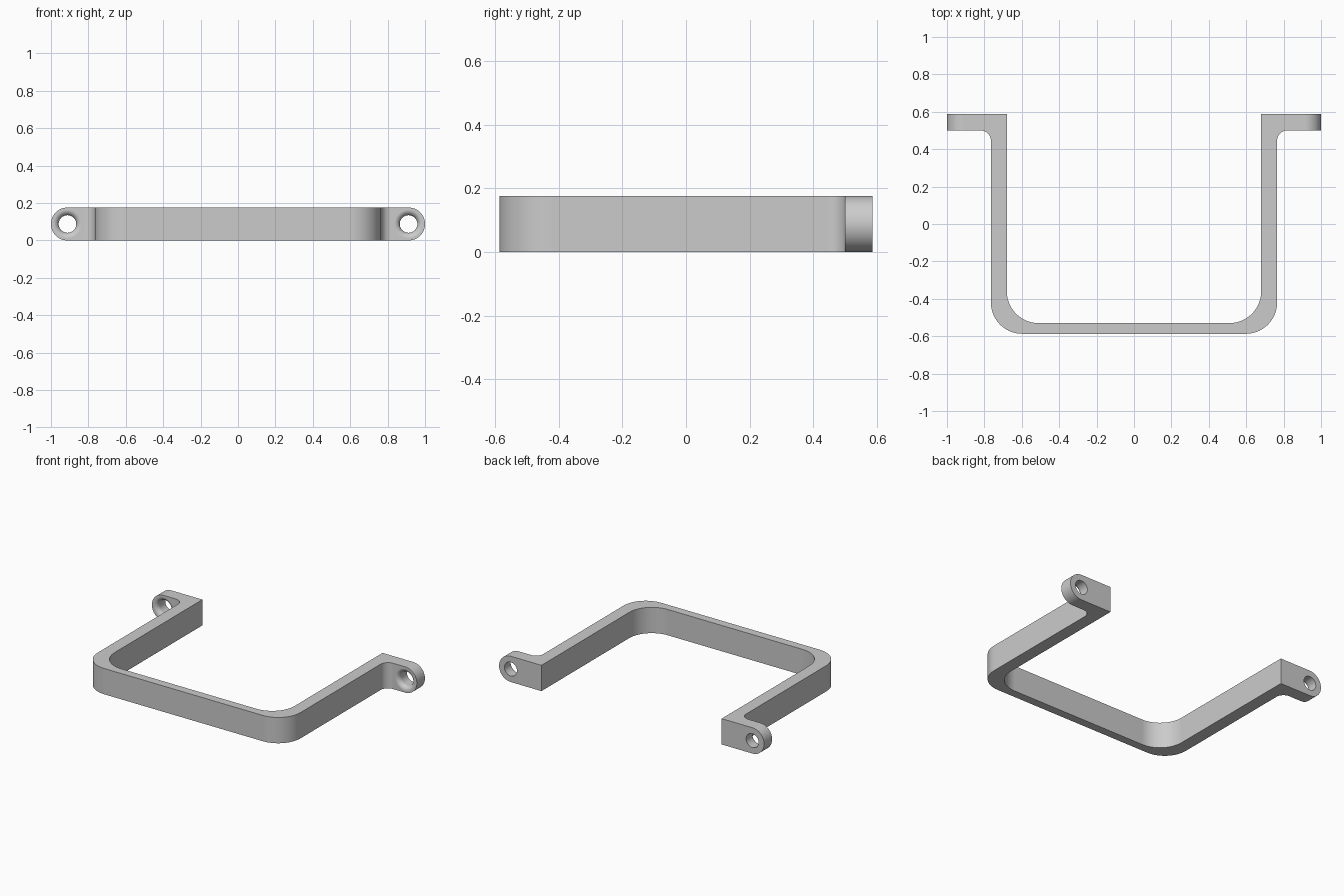
import bpy, bmesh, math
from mathutils import Vector

if "Cube" in bpy.data.objects:
    bpy.data.objects.remove(bpy.data.objects["Cube"], do_unlink=True)

H, BACK, FRONT = 0.176, 0.587, -0.587
HOLE_X, TAB_Y = 0.912, 0.50
OUT_X, IN_X, IN_Y = 0.765, 0.68, -0.53

metal = bpy.data.materials.new("satin_grey")
metal.use_nodes = True
GREY = (0.6, 0.6, 0.6, 1)
metal.diffuse_color = GREY
metal.node_tree.nodes["Principled BSDF"].inputs["Base Color"].default_value = GREY


def arc(cx, cy, r, start, end, n=14):
    return [(cx + r * math.cos(math.radians(start + (end - start) * i / n)),
             cy + r * math.sin(math.radians(start + (end - start) * i / n)))
            for i in range(n + 1)]


def prism(name, points, direction):
    """Closed solid made by sweeping a planar outline along a vector."""
    bm = bmesh.new()
    face = bm.faces.new([bm.verts.new(p) for p in points])
    out = bmesh.ops.extrude_face_region(bm, geom=[face])["geom"]
    verts = [g for g in out if isinstance(g, bmesh.types.BMVert)]
    bmesh.ops.translate(bm, verts=verts, vec=Vector(direction))
    return finish(name, bm)


def finish(name, bm):
    bmesh.ops.recalc_face_normals(bm, faces=bm.faces)
    mesh = bpy.data.meshes.new(name)
    bm.to_mesh(mesh)
    bm.free()
    mesh.materials.append(metal)
    obj = bpy.data.objects.new(name, mesh)
    bpy.context.collection.objects.link(obj)
    return obj


def lathe(name, profile, x, z, n=48):
    """Closed solid turned about a front-to-back axis; profile is (radius, y)."""
    bm = bmesh.new()
    rings = [[bm.verts.new((x + r * math.cos(2 * math.pi * i / n), y,
                            z + r * math.sin(2 * math.pi * i / n)))
              for i in range(n)] for r, y in profile]
    for a, b in zip(rings, rings[1:]):
        for i in range(n):
            j = (i + 1) % n
            bm.faces.new((a[i], a[j], b[j], b[i]))
    bm.faces.new(rings[0])
    bm.faces.new(rings[-1])
    return finish(name, bm)


# Plan outline of the bent strap, right half mirrored to the left
half = ([(IN_X, BACK), (1.1, BACK), (1.1, TAB_Y)]
        + arc(OUT_X + 0.055, TAB_Y - 0.055, 0.055, 90, 180, 10)
        + arc(OUT_X - 0.167, FRONT + 0.167, 0.167, 0, -90))
inner = arc(IN_X - 0.17, IN_Y + 0.17, 0.17, -90, 0)


def flip(pts):
    return [(-x, y) for x, y in reversed(pts)]


outline = half + flip(half) + flip(inner) + inner
handle = prism("bracket_handle", [(x, y, -0.1) for x, y in outline], (0, 0, 0.4))

# Rounded tab ends come from a stadium seen from the front
R = H / 2
stadium = arc(HOLE_X, R, R, -90, 90, 32) + arc(-HOLE_X, R, R, 90, 270, 32)
cutters = [(prism("end_shape", [(x, -1, z) for x, z in stadium], (0, 2, 0)), "INTERSECT")]

# Screw holes with a rounded lead-in on the front face
lead = 0.03
hole_profile = ([(0.047 + lead, TAB_Y - 0.02)]
                + [(0.047 + lead + u, TAB_Y + lead + v)
                   for u, v in arc(0, 0, lead, 270, 180, 8)]
                + [(0.047, BACK + 0.05)])
for side in (-1, 1):
    cutters.append((lathe("hole_cutter", hole_profile, side * HOLE_X, R), "DIFFERENCE"))

for cutter, operation in cutters:
    cutter.hide_render = True
    mod = handle.modifiers.new(cutter.name, "BOOLEAN")
    mod.object, mod.operation, mod.solver = cutter, operation, "EXACT"

# Bake the cuts, then discard the helpers
graph = bpy.context.evaluated_depsgraph_get()
graph.update()
baked = bpy.data.meshes.new_from_object(handle.evaluated_get(graph))
handle.modifiers.clear()
handle.data = baked
baked.name = "bracket_handle"
for cutter, _ in cutters:
    bpy.data.objects.remove(cutter, do_unlink=True)

# Smooth bends with crisp edges and flat faces kept flat
bpy.ops.object.select_all(action="DESELECT")
handle.select_set(True)
bpy.context.view_layer.objects.active = handle
bpy.ops.object.shade_smooth_by_angle(angle=math.radians(30))
weighted = handle.modifiers.new("flat_faces", "WEIGHTED_NORMAL")
weighted.keep_sharp = True
